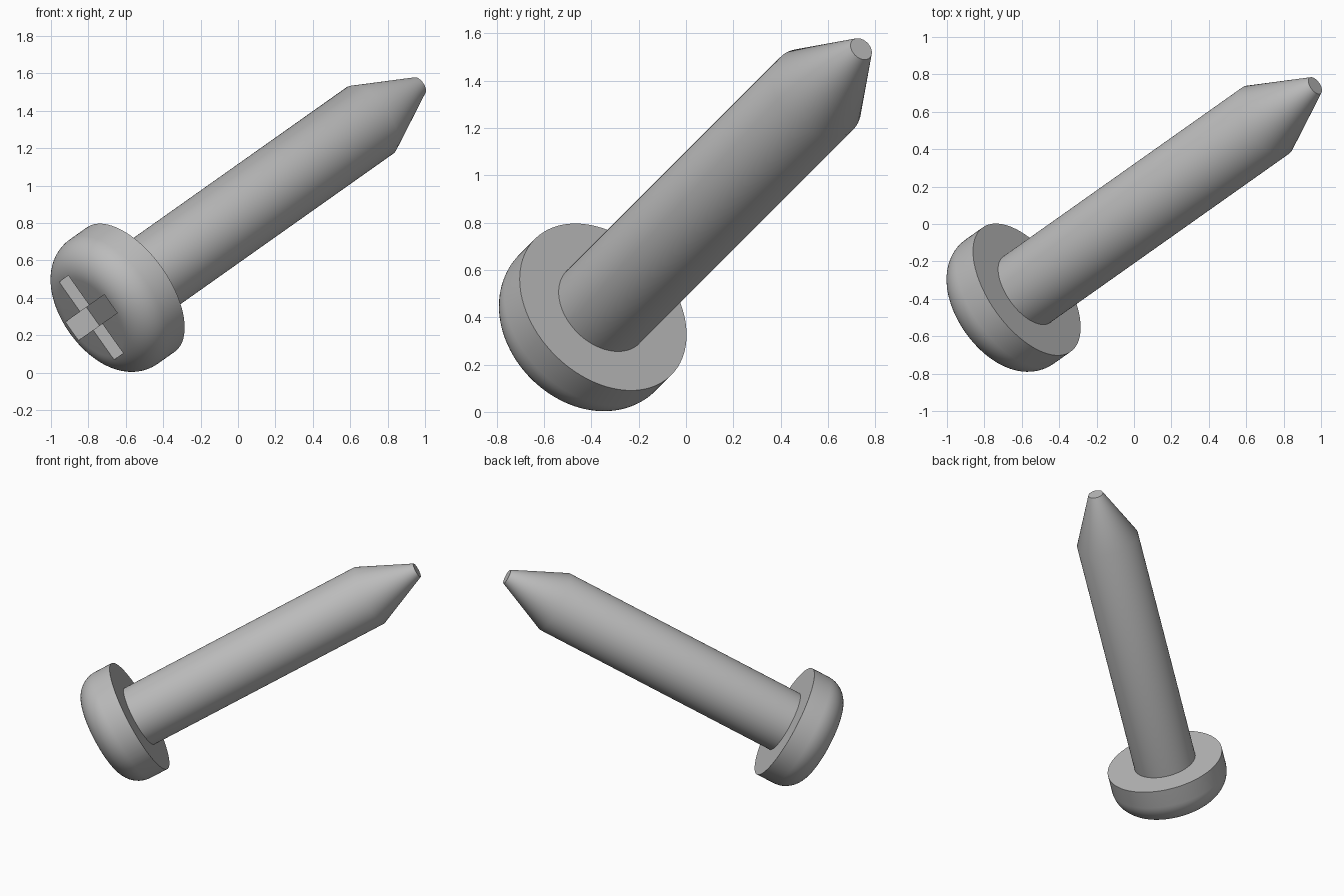
import bpy, bmesh, math
from mathutils import Matrix, Vector

if "Cube" in bpy.data.objects:
    bpy.data.objects.remove(bpy.data.objects["Cube"], do_unlink=True)

# Single metal colour
metal = bpy.data.materials.new("grey metal")
metal.use_nodes = True
metal.diffuse_color = (0.5, 0.5, 0.5, 1)
metal.node_tree.nodes["Principled BSDF"].inputs["Base Color"].default_value = metal.diffuse_color

# Screw frame: local z runs from the head's underside to the tip
axis = Vector((math.sqrt(0.5), 0.5, 0.5))
side = Vector((0, 1, 0)).cross(axis).normalized()
frame = Matrix((side, axis.cross(side), axis)).transposed().to_4x4()
frame.translation = (-0.573, -0.35, 0.444)


def add_object(name, bm):
    bmesh.ops.recalc_face_normals(bm, faces=bm.faces)
    mesh = bpy.data.meshes.new(name)
    bm.to_mesh(mesh)
    bm.free()
    mesh.materials.append(metal)
    obj = bpy.data.objects.new(name, mesh)
    obj.matrix_world = frame
    bpy.context.collection.objects.link(obj)
    return obj


def lathe(name, profile, steps=96):
    """Revolve (radius, height) points; the open ends become flat caps."""
    bm = bmesh.new()
    rings = [[bm.verts.new((r * math.cos(a), r * math.sin(a), z))
              for a in (2 * math.pi * i / steps for i in range(steps))]
             for r, z in profile]
    for low, high in zip(rings, rings[1:]):
        for i in range(steps):
            j = (i + 1) % steps
            bm.faces.new((low[i], low[j], high[j], high[i]))
    bm.faces.new(rings[0])
    bm.faces.new(rings[-1])
    return add_object(name, bm)


def activate(obj):
    bpy.ops.object.select_all(action='DESELECT')
    obj.select_set(True)
    bpy.context.view_layer.objects.active = obj


def smooth(obj):
    activate(obj)
    bpy.ops.object.shade_smooth_by_angle(angle=math.radians(30))


# Pan head: straight rim, then a round shoulder to a flat face
R, H, F = 0.407, 0.30, 0.17
shoulder = [(R - F + F * math.cos(a), F - H - F * math.sin(a))
            for a in (math.pi / 2 * i / 14 for i in range(15))]
head = lathe("screw_head", [(R, 0)] + shoulder)

# Cross recess cut into the head face
DEPTH, ARM, WIDTH = 0.16, 0.508, 0.12
for size in ((ARM, WIDTH), (WIDTH, ARM)):
    bm = bmesh.new()
    bmesh.ops.create_cube(bm, size=1)
    bmesh.ops.scale(bm, vec=(*size, 2 * DEPTH), verts=bm.verts)
    bmesh.ops.translate(bm, vec=(0, 0, -H), verts=bm.verts)
    cutter = add_object("recess_cutter", bm)
    cutter.hide_render = True
    cut = head.modifiers.new("recess", 'BOOLEAN')
    cut.operation, cut.solver, cut.object = 'DIFFERENCE', 'EXACT', cutter
    activate(head)
    bpy.ops.object.modifier_apply(modifier=cut.name)
    bpy.data.objects.remove(cutter, do_unlink=True)
smooth(head)

# Shank with a blunt tapered tip
shank = lathe("screw_shank", [(0.217, -0.02), (0.217, 1.805), (0.052, 2.18)])
smooth(shank)
